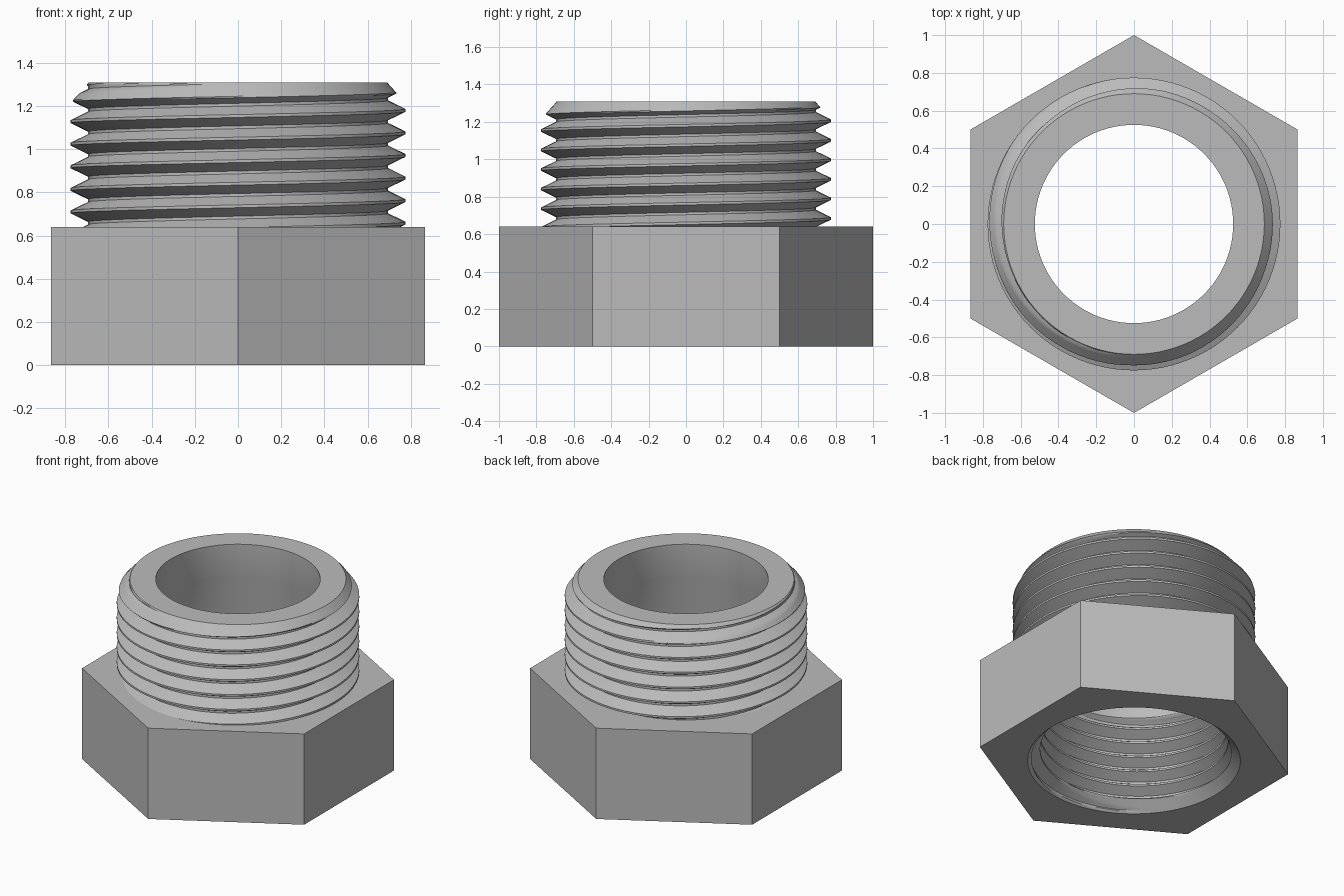
import bpy, bmesh, math

cube = bpy.data.objects.get("Cube")
if cube:
    bpy.data.objects.remove(cube)

SEGMENTS = 96      # divisions around the axis
STEPS = 16         # rows per thread turn
PITCH = 0.1045
HEX_TOP, TOP = 0.64, 1.31
THREAD_END = 0.66  # upper end of the internal thread

metal = bpy.data.materials.new("grey_metal")
metal.use_nodes = True
GREY = (0.5, 0.5, 0.5, 1)
metal.diffuse_color = GREY
metal.node_tree.nodes["Principled BSDF"].inputs["Base Color"].default_value = GREY


def finish(name, bm):
    """Turn the bmesh into a smooth object with its hard edges kept."""
    bmesh.ops.remove_doubles(bm, verts=bm.verts, dist=0.0002)
    mesh = bpy.data.meshes.new(name)
    bm.to_mesh(mesh)
    bm.free()
    mesh.materials.append(metal)
    obj = bpy.data.objects.new(name, mesh)
    bpy.context.collection.objects.link(obj)
    bpy.ops.object.select_all(action='DESELECT')
    obj.select_set(True)
    bpy.context.view_layer.objects.active = obj
    bpy.ops.object.shade_smooth_by_angle(angle=math.radians(25))


def polar(bm, r, a, z):
    return bm.verts.new((r * math.cos(a), r * math.sin(a), z))


def circle(r):
    return lambda a: r


def hexagon(a):
    """Radius of a unit hexagon with corners on the y axis."""
    sixth = math.pi / 3
    half = sixth / 2
    return math.cos(half) / math.cos((a - half + 1e-9) % sixth - half)


def loft(name, rings):
    """Skin a list of (radius function, height) rings."""
    bm = bmesh.new()
    angles = [math.tau * j / SEGMENTS for j in range(SEGMENTS)]
    rows = [[polar(bm, f(a), a, z) for a in angles] for f, z in rings]
    for low, high in zip(rows, rows[1:]):
        for j in range(SEGMENTS):
            k = (j + 1) % SEGMENTS
            bm.faces.new((low[j], low[k], high[k], high[j]))
    finish(name, bm)


def ridge(z, a, crest_z):
    """Thread height from 0 (root) to 1 (crest), with narrow flats."""
    phase = ((z - crest_z) / PITCH - a / math.tau) % 1
    distance = min(phase, 1 - phase)
    return min(1, max(0, (7 / 16 - distance) / (6 / 16)))


def thread(name, bottom, top, crest_z, radius, inward=False):
    """Helical grid trimmed flat at its two ends."""
    bm = bmesh.new()
    turns_below = math.ceil((crest_z - bottom) / PITCH) + 1
    base = crest_z - turns_below * PITCH
    count = math.ceil((top - base) / PITCH * STEPS) + 1
    grid = []
    for i in range(count + STEPS + 1):
        row = []
        for j in range(SEGMENTS):
            a = math.tau * j / SEGMENTS
            z = base + PITCH * (i / STEPS + j / SEGMENTS)
            z = min(top, max(bottom, z))
            row.append(polar(bm, radius(z, ridge(z, a, crest_z)), a, z))
        grid.append(row)
    for i in range(count):
        for j in range(SEGMENTS):
            # the last column joins the first one a full turn higher
            shift, k = (STEPS, 0) if j == SEGMENTS - 1 else (0, j + 1)
            bm.faces.new((grid[i][j], grid[i + shift][k],
                          grid[i + 1 + shift][k], grid[i + 1][j]))
    if inward:
        bmesh.ops.reverse_faces(bm, faces=bm.faces)
    finish(name, bm)


def outer_radius(z, h):
    return min(0.695 + 0.08 * h, 0.69 + 0.9 * (TOP - z))


def inner_radius(z, h):
    fade = min(1, max(0, (THREAD_END - z) / 0.05))
    return max(0.60 + 0.065 * (1 - h) * fade, 0.68 - 1.1 * z)


# Hexagonal base with a round opening below
loft("hex_body", [(circle(0.68), 0), (hexagon, 0),
                  (hexagon, HEX_TOP), (circle(0.67), HEX_TOP)])

# Chamfered external thread, crest measured at the +x side
thread("external_thread", HEX_TOP, TOP, 0.71 - PITCH / 2, outer_radius)

# Flat rim, plain bore and taper down to the internal thread
loft("rim_and_bore", [(circle(0.69), TOP), (circle(0.525), TOP),
                      (circle(0.525), 1.08), (circle(0.60), 0.80),
                      (circle(0.60), THREAD_END)])

# Internal thread with a countersunk mouth
thread("internal_thread", 0, THREAD_END, 0.1, inner_radius, inward=True)
